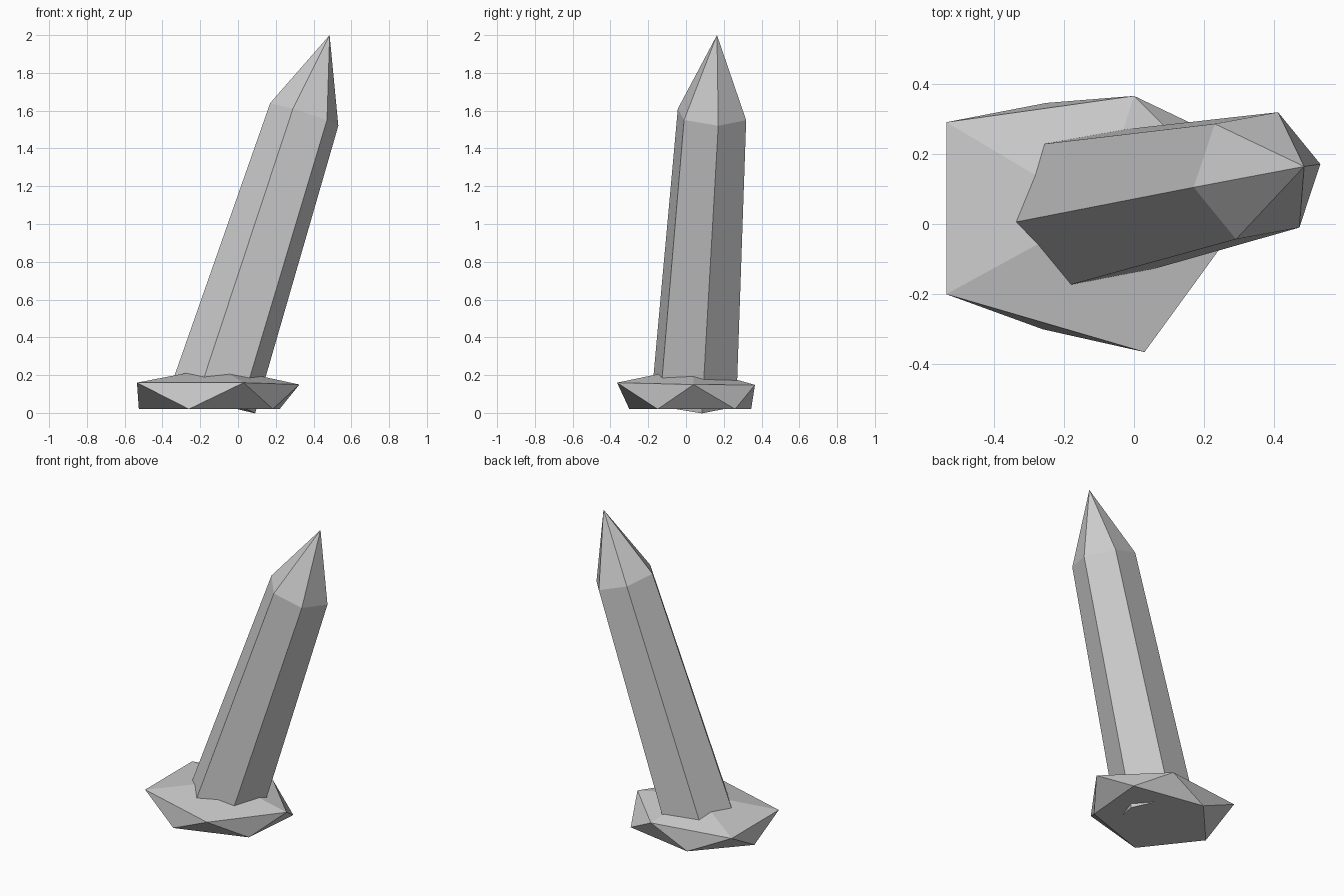
import bpy
import bmesh
import math
from mathutils import Matrix, Vector

cube = bpy.data.objects.get("Cube")
if cube:
    bpy.data.objects.remove(cube, do_unlink=True)

# Single stone colour
stone = bpy.data.materials.new("grey_stone")
stone.use_nodes = True
grey = (0.6, 0.6, 0.6, 1)
stone.diffuse_color = grey
stone.node_tree.nodes["Principled BSDF"].inputs["Base Color"].default_value = grey


def loft(name, rings, apex, matrix=Matrix(), twisted=False):
    """Join rings of points bottom to top, close the bottom and end in an apex."""
    bm = bmesh.new()
    loops = [[bm.verts.new(p) for p in ring] for ring in rings]
    tip = bm.verts.new(apex)
    count = len(loops[0])
    bm.faces.new(loops[0][::-1])
    for i in range(count):
        j = (i + 1) % count
        for low, high in zip(loops, loops[1:]):
            if twisted:
                bm.faces.new((low[i], high[j], high[i]))
                bm.faces.new((low[i], low[j], high[j]))
            else:
                bm.faces.new((low[i], low[j], high[j], high[i]))
        bm.faces.new((loops[-1][i], loops[-1][j], tip))
    bm.transform(matrix)
    bmesh.ops.recalc_face_normals(bm, faces=bm.faces)
    mesh = bpy.data.meshes.new(name)
    bm.to_mesh(mesh)
    bm.free()
    mesh.materials.append(stone)
    obj = bpy.data.objects.new(name, mesh)
    bpy.context.collection.objects.link(obj)
    return obj


# Rock base: lower and upper rings staggered by half a step
lower = [(-0.26, -0.30, 0.02), (0.185, -0.15, 0.02), (0.22, 0.26, 0.02),
         (-0.25, 0.345, 0.02), (-0.525, 0.04, 0.02)]
upper = [(-0.535, -0.20, 0.16), (0.03, -0.365, 0.16), (0.325, 0.04, 0.15),
         (0.0, 0.365, 0.148), (-0.535, 0.29, 0.16)]
loft("rock_base", [lower, upper], (-0.105, 0.035, 0.243), twisted=True)

# Leaning six-sided crystal, tapered towards its pointed tip
foot = Vector((-0.132, 0.043, 0.071))
tip = Vector((0.485, 0.164, 2.0))
axis = (tip - foot).normalized()
side_y = axis.cross(Vector((0.18, 0.033, -0.06))).normalized()
side_x = side_y.cross(axis)
frame = Matrix((side_x, side_y, axis)).transposed().to_4x4()
frame.translation = foot


def hexagon(radius, z):
    return [(radius * math.cos(a * math.pi / 3), radius * math.sin(a * math.pi / 3), z)
            for a in range(6)]


loft("crystal", [hexagon(0.238, 0), hexagon(0.193, 1.587)],
     (0, 0, (tip - foot).length), frame)
